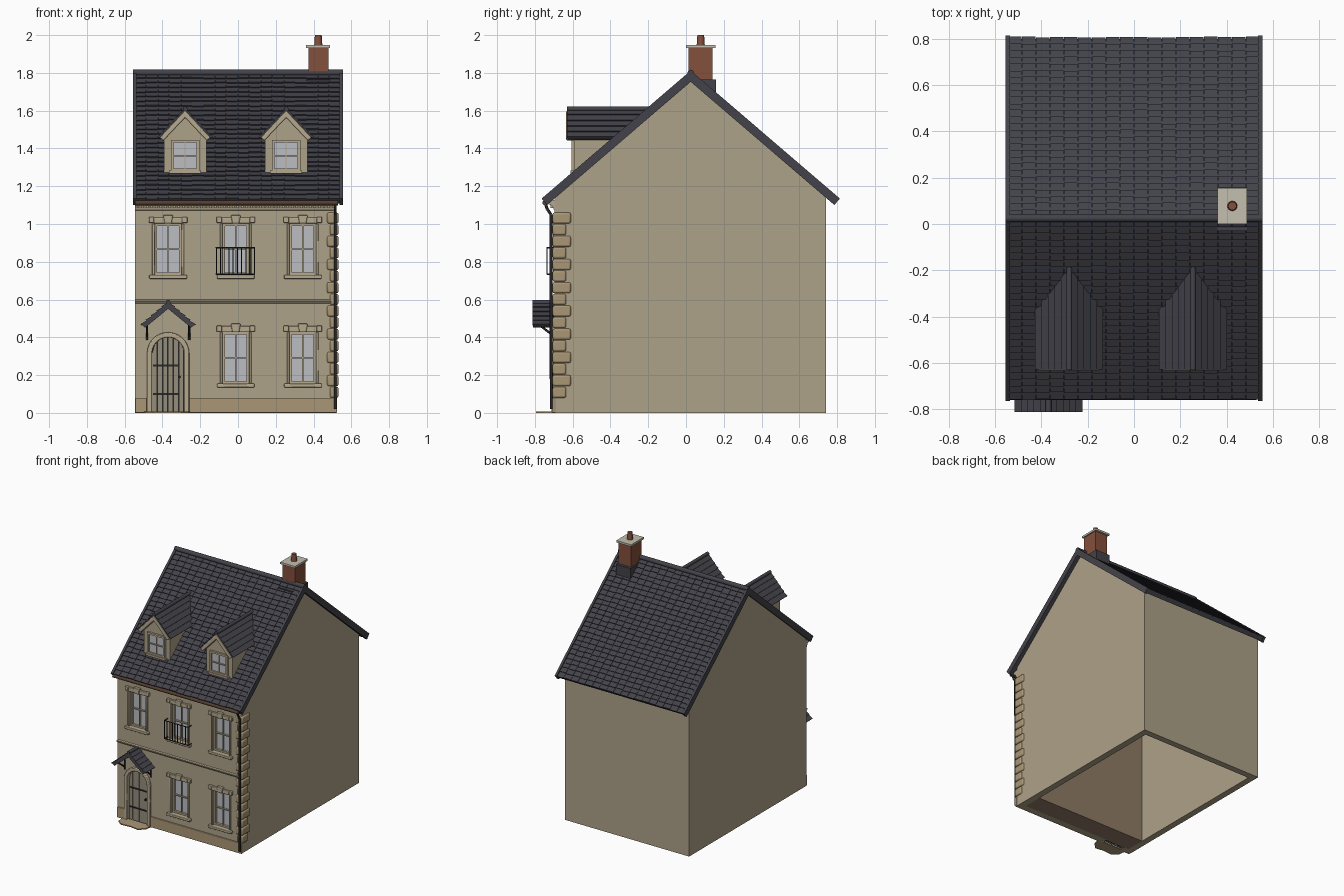
import bpy, bmesh, math, random
from mathutils import Matrix, Vector

if "Cube" in bpy.data.objects:
    bpy.data.objects.remove(bpy.data.objects["Cube"])
random.seed(4)

COL = dict(stone=(.42, .36, .25), trim=(.47, .40, .27), quoin=(.40, .31, .18), slate=(.055, .055, .068),
           brick=(.23, .08, .045), cap=(.55, .52, .43), glass=(.50, .51, .54), black=(.02, .02, .022),
           wood=(.28, .20, .13), door=(.30, .27, .20), gutter=(.09, .05, .03))
MATS = {}
for k, c in COL.items():
    MATS[k] = bpy.data.materials.new(k)
    MATS[k].diffuse_color = (*c, 1)
parts = {}


def get(name, mat):
    return parts.setdefault(name, (bmesh.new(), mat))[0]


def prism(name, mat, pts, axis, lo, hi, M=None):
    """Extrude a profile along an axis; hi may be a function of the profile point."""
    bm = get(name, mat)

    def V(p, t):
        u, v = p
        c = Vector({'x': (t, u, v), 'y': (u, t, v), 'z': (u, v, t)}[axis])
        return bm.verts.new(M @ c if M else c)
    a = [V(p, lo) for p in pts]
    b = [V(p, hi(*p) if callable(hi) else hi) for p in pts]
    n = len(pts)
    fs = [bm.faces.new(a), bm.faces.new(b[::-1])]
    fs += [bm.faces.new((a[i], b[i], b[(i + 1) % n], a[(i + 1) % n])) for i in range(n)]
    bmesh.ops.recalc_face_normals(bm, faces=fs)


def box(name, mat, x0, x1, y0, y1, z0, z1):
    prism(name, mat, [(x0, y0), (x1, y0), (x1, y1), (x0, y1)], 'z', z0, z1)


def rod(name, mat, p, q, r, n=10, r2=None):
    p, q = Vector(p), Vector(q)
    d = q - p
    M = Matrix.Translation((p + q) / 2) @ d.to_track_quat('Z', 'Y').to_matrix().to_4x4()
    bmesh.ops.create_cone(get(name, mat), cap_ends=True, segments=n, radius1=r,
                          radius2=r if r2 is None else r2, depth=d.length, matrix=M)


FY, YC, SL = -.69, .025, .858          # front face, ridge line, roof slope
ROOF_Z = 1.795


def wall_z(y):
    return 1.762 - SL * abs(y - YC)


# --- walls
gable = [(FY, 0), (.74, 0), (.74, wall_z(.74)), (YC, 1.762), (FY, wall_z(FY))]
prism('left_wall', 'stone', gable, 'x', -.545, -.495)
prism('right_wall', 'stone', gable, 'x', .47, .52)
box('back_wall', 'stone', -.495, .47, .69, .74, 0, 1.147)
box('front_wall', 'stone', -.545, .52, FY - .005, -.65, 0, 1.13)
box('inner_front_lining', 'wood', -.495, .47, -.65, -.50, 0, 1.13)


# --- windows
def bars(name, cx, w, z0, z1, y0, y1, t):
    box(name, 'trim', cx - w, cx - w + t, y0, y1, z0, z1)
    box(name, 'trim', cx + w - t, cx + w, y0, y1, z0, z1)
    box(name, 'trim', cx - w + t, cx + w - t, y0, y1, z0, z0 + t)
    box(name, 'trim', cx - w + t, cx + w - t, y0, y1, z1 - t, z1)
    zm = (z0 + z1) / 2
    box(name, 'trim', cx - .003, cx + .003, y0 + .004, y1, z0 + t, z1 - t)
    box(name, 'trim', cx - w + t, cx + w - t, y0 + .003, y1, zm - .004, zm + .004)


def window(cx, z0, z1):
    box('wall_cutter', 'stone', cx - .07, cx + .07, -.8, -.652, z0, z1)
    bars('window_frames', cx, .07, z0, z1, -.682, -.655, .012)
    box('window_glass', 'glass', cx - .062, cx + .062, -.665, -.655, z0 + .008, z1 - .008)
    for s in (-1, 1):   # side architraves
        box('window_stone', 'trim', cx + s * .077 - .007, cx + s * .077 + .007, -.703, -.69, z0, z1)
        box('window_stone', 'trim', cx + s * .088 - .014, cx + s * .088 + .014, -.712, -.69, z1 + .004, z1 + .035)
    box('window_stone', 'trim', cx - .076, cx + .076, -.708, -.69, z1, z1 + .032)
    box('window_stone', 'trim', cx - .1, cx + .1, -.718, -.69, z0 - .02, z0)
    prism('window_stone', 'trim', [(cx - .018, z1), (cx + .018, z1), (cx + .026, z1 + .045), (cx - .026, z1 + .045)],
          'y', -.715, -.69)


for cx, z0 in ((-.37, .73), (-.012, .73), (.343, .73), (-.012, .155), (.343, .155)):
    window(cx, z0, z0 + .272)

# --- arched door
DX = -.37


def arch(r, spring=.315, z0=0, n=14):
    return [(DX + r, z0)] + [(DX + r * math.cos(math.pi * i / n), spring + r * math.sin(math.pi * i / n))
                             for i in range(n + 1)] + [(DX - r, z0)]


prism('wall_cutter', 'stone', arch(.085, z0=-.02), 'y', -.8, -.652)
prism('door_surround', 'trim', arch(.112) + arch(.085)[::-1], 'y', -.712, -.675)
for i in range(6):
    x = -.085 + .17 * i / 6
    h = [.315 + math.sqrt(max(.085 ** 2 - u * u, 0)) for u in (x, x + .014, x + .026)]
    prism('door_planks', 'door', [(DX + x, 0), (DX + x + .026, 0), (DX + x + .026, h[2]), (DX + x + .014, h[1]),
                                  (DX + x, h[0])], 'y', -.677, -.655)
prism('door_back', 'black', arch(.086), 'y', -.662, -.652)
for z in (.1, .25):
    box('door_straps', 'black', DX - .08, DX + .06, -.682, -.675, z - .005, z + .005)
rod('door_knob', 'black', (DX + .06, -.695, .19), (DX + .06, -.675, .19), .008)
prism('door_step', 'quoin', [(-.5, -.69), (-.49, -.76), (-.45, -.79), (-.37, -.785), (-.3, -.795), (-.26, -.75),
                             (-.25, -.69)], 'z', 0, .008)

# --- facade mouldings
box('plinth', 'quoin', -.545, DX - .112, -.707, -.69, 0, .08)
box('plinth', 'quoin', DX + .112, .525, -.707, -.69, 0, .08)
prism('string_course', 'trim', [(-.69, .575), (-.698, .58), (-.707, .59), (-.707, .597), (-.69, .602)], 'x', -.545, .52)
prism('cornice', 'trim', [(-.69, 1.07), (-.7, 1.075), (-.703, 1.085), (-.712, 1.1), (-.73, 1.105), (-.73, 1.118),
                          (-.69, 1.13)], 'x', -.545, .52)
for i in range(44):
    x = -.535 + i * .024
    box('dentils', 'trim', x, x + .012, -.717, -.695, 1.084, 1.1)

# --- corner stones on the right corner
for i in range(16):
    z = .08 + i * .0615
    a, b = (.06, .085) if i % 2 else (.045, .06)
    box('corner_stones', 'quoin', .532 - a, .532, -.706, -.7 + b + .005, z, z + .058)

# --- main roof: slabs, tiles, verge boards, ridge
ang = math.atan(SL)
LEN = .775 / math.cos(ang)
ROWS, COLS = 27, 18
for s in (-1, 1):
    M = Matrix(((1, 0, 0, 0), (0, s * math.cos(ang), s * math.sin(ang), YC),
                (0, -math.sin(ang), math.cos(ang), ROOF_Z), (0, 0, 0, 1)))
    prism('roof_slab', 'slate', [(0, -.027), (0, 0), (LEN, 0), (LEN, -.027)], 'x', -.545, .545, M)
    p, w = LEN / ROWS, 1.09 / COLS
    for i in range(ROWS):
        for j in range(COLS):
            e = (i + 1) * p + random.uniform(0, .006)
            x = -.545 + j * w
            prism('roof_tiles', 'slate', [(i * p, -.002), (i * p, .001), (e, .009), (e, -.002)], 'x', x, x + w - .002, M)
    for x in (-.555, .537):
        prism('verge_boards', 'slate', [(0, -.032), (0, .013), (LEN + .008, .013), (LEN + .008, -.032)],
              'x', x, x + .018, M)
rod('ridge', 'slate', (-.555, YC, 1.8), (.555, YC, 1.8), .017, 12)


# --- small gabled roofs (dormers and porch)
def roof_y(u, z):
    return YC - (ROOF_Z + .012 - z) / SL + .02


def small_roof(name, cx, top, half, drop, y0, back):
    k = drop / half
    prism(name, 'slate', [(cx, top), (cx + half, top - drop), (cx + half - .016, top - drop - .014), (cx, top - .032),
                          (cx - half + .016, top - drop - .014), (cx - half, top - drop)], 'y', y0, back)
    for s in (-1, 1):
        for i in range(5):
            a, b = half * i / 5, half * (i + 1) / 5 + .003
            prism(name + '_tiles', 'slate', [(cx + s * a, top - k * a), (cx + s * b, top - k * b),
                                             (cx + s * (b + .006), top - k * b + .007),
                                             (cx + s * a, top - k * a + .002)], 'y', y0 - .002, back)
    e = back(cx, top) if callable(back) else back
    rod(name + '_ridge', 'slate', (cx, y0 - .003, top + .002), (cx, e, top + .002), .013)


for cx in (-.28, .255):
    prism('dormer_walls', 'stone', [(cx - .112, 1.25), (cx + .112, 1.25), (cx + .112, 1.465), (cx, 1.585),
                                    (cx - .112, 1.465)], 'y', -.59, lambda u, z: max(roof_y(u, z), -.585))
    small_roof('dormer_roof', cx, 1.607, .138, .148, -.628, roof_y)
    prism('dormer_gable_trim', 'trim', [(cx, 1.602), (cx + .135, 1.457), (cx + .115, 1.44), (cx, 1.562),
                                        (cx - .115, 1.44), (cx - .135, 1.457)], 'y', -.634, -.59)
    bars('dormer_window_frames', cx, .075, 1.28, 1.445, -.605, -.588, .014)
    box('dormer_glass', 'glass', cx - .065, cx + .065, -.594, -.588, 1.29, 1.435)
    box('dormer_sills', 'trim', cx - .085, cx + .085, -.612, -.588, 1.268, 1.282)

# --- porch canopy with brackets
small_roof('porch_roof', DX, .583, .138, .118, -.81, -.69)
for s in (-1, 1):
    x = DX + s * .112
    rod('porch_brackets', 'black', (x, -.698, .385), (x, -.698, .47), .006)
    rod('porch_brackets', 'black', (x, -.79, .468), (x, -.69, .468), .006)
    rod('porch_brackets', 'black', (x, -.775, .465), (x, -.698, .405), .006)

# --- balcony railing
X0, X1, BY = -.115, .087, -.735
for z in (.735, .875):
    rod('balcony', 'black', (X0, BY, z), (X1, BY, z), .004, 6)
    for x in (X0, X1):
        rod('balcony', 'black', (x, BY, z), (x, -.69, z), .004, 6)
for i in range(10):
    x = X0 + (X1 - X0) * i / 9
    rod('balcony', 'black', (x, BY, .735), (x, BY, .875), .003, 6)

# --- gutter and downpipe
rod('gutter', 'gutter', (-.545, -.747, 1.112), (.53, -.747, 1.112), .013, 12)
pipe = [(.515, -.745, 1.108), (.515, -.735, 1.08), (.515, -.715, 1.05), (.515, -.713, .02)]
for a, b in zip(pipe, pipe[1:]):
    rod('downpipe', 'black', a, b, .008)

# --- chimney
box('chimney_stack', 'brick', .372, .478, .012, .14, 1.68, 1.937)
box('chimney_flashing', 'slate', .362, .488, -.03, .16, 1.68, 1.765)
box('chimney_cap', 'cap', .361, .488, 0, .155, 1.932, 1.947)
rod('chimney_pot', 'brick', (.425, .078, 1.94), (.425, .078, 2.0), .022, 16, .018)

# --- turn parts into objects
objs = {}
BEVEL = dict(corner_stones=.009, window_stone=.004, door_surround=.005, plinth=.005, dormer_gable_trim=.006)
for name, (bm, mat) in parts.items():
    me = bpy.data.meshes.new(name)
    bm.to_mesh(me)
    bm.free()
    me.materials.append(MATS[mat])
    ob = objs[name] = bpy.data.objects.new(name, me)
    bpy.context.collection.objects.link(ob)
    if name in BEVEL:
        m = ob.modifiers.new('bevel', 'BEVEL')
        m.width, m.segments = BEVEL[name], 2

# cut window and door openings in the front wall
cut, wall = objs.pop('wall_cutter'), objs['front_wall']
cut.hide_render = True
m = wall.modifiers.new('openings', 'BOOLEAN')
m.object, m.operation, m.solver = cut, 'DIFFERENCE', 'EXACT'
bpy.context.view_layer.update()
wall.data = bpy.data.meshes.new_from_object(wall.evaluated_get(bpy.context.evaluated_depsgraph_get()))
wall.modifiers.clear()
bpy.data.objects.remove(cut)

# smooth the round parts
bpy.ops.object.select_all(action='DESELECT')
for n in ('ridge', 'dormer_roof_ridge', 'porch_roof_ridge', 'gutter', 'downpipe', 'chimney_pot', 'balcony',
          'corner_stones', 'window_stone', 'porch_brackets', 'door_surround'):
    objs[n].select_set(True)
    bpy.context.view_layer.objects.active = objs[n]
bpy.ops.object.shade_smooth_by_angle(angle=math.radians(40))

for m in bpy.data.materials:
    if m.users and not m.is_grease_pencil:
        m.use_nodes = True
        m.node_tree.nodes["Principled BSDF"].inputs["Base Color"].default_value = m.diffuse_color
